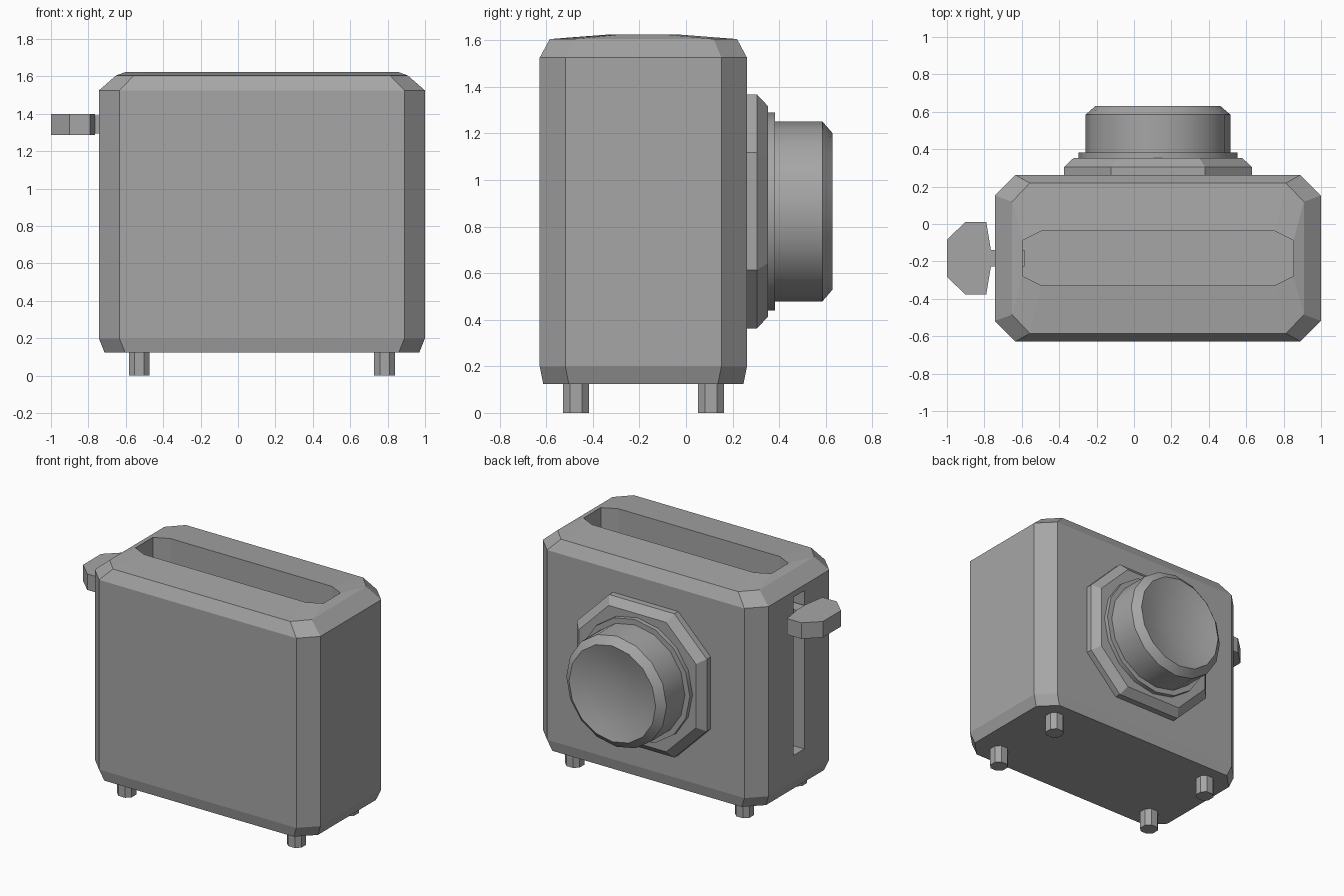
import bpy, bmesh, math

cube = bpy.data.objects.get("Cube")
if cube:
    bpy.data.objects.remove(cube, do_unlink=True)

grey = bpy.data.materials.new("plain grey")
grey.use_nodes = True
colour = (0.38, 0.38, 0.38, 1)
grey.diffuse_color = colour
grey.node_tree.nodes["Principled BSDF"].inputs["Base Color"].default_value = colour

CX, CY = 0.128, -0.183      # centre of the body
KNOB_Z = 0.865              # height of the dial axis


def loft(name, rings, smooth=False):
    """Closed solid bridging equal-sized rings of points, capped at both ends."""
    bm = bmesh.new()
    loops = [[bm.verts.new(p) for p in ring] for ring in rings]
    n = len(loops[0])
    for a, b in zip(loops, loops[1:]):
        for i in range(n):
            j = (i + 1) % n
            bm.faces.new((a[i], a[j], b[j], b[i]))
    bm.faces.new(loops[0])
    bm.faces.new(loops[-1])
    bmesh.ops.recalc_face_normals(bm, faces=bm.faces)
    mesh = bpy.data.meshes.new(name)
    bm.to_mesh(mesh)
    bm.free()
    mesh.materials.append(grey)
    obj = bpy.data.objects.new(name, mesh)
    bpy.context.collection.objects.link(obj)
    if smooth:
        bpy.ops.object.select_all(action='DESELECT')
        obj.select_set(True)
        bpy.context.view_layer.objects.active = obj
        bpy.ops.object.shade_smooth_by_angle(angle=math.radians(30))
    return obj


def octagon(cx, cy, hx, hy, cut_x, cut_y, z):
    """Rectangle with cut corners at height z."""
    a, b = hx - cut_x, hy - cut_y
    pts = [(hx, -b), (hx, b), (a, hy), (-a, hy), (-hx, b), (-hx, -b), (-a, -hy), (a, -hy)]
    return [(cx + x, cy + y, z) for x, y in pts]


def stand_up(ring):
    """Turn a ring drawn flat so its height runs along +y."""
    return [(x, z, y) for x, y, z in ring]


def circle(r, y, sides=16):
    return [(CX + r * math.cos(t), y, KNOB_Z + r * math.sin(t))
            for t in (2 * math.pi * i / sides for i in range(sides))]


def box(name, x0, x1, hy, z0, z1):
    return loft(name, [[(x, CY - hy, z0), (x, CY + hy, z0), (x, CY + hy, z1), (x, CY - hy, z1)]
                       for x in (x0, x1)])


# Body shell: outside from the bottom up, then down into the bread slot
body = loft("body", [
    octagon(CX, CY, 0.842, 0.43, 0.11, 0.11, 0.125),
    octagon(CX, CY, 0.872, 0.445, 0.11, 0.11, 0.2),
    octagon(CX, CY, 0.872, 0.445, 0.11, 0.11, 1.525),
    octagon(CX, CY, 0.78, 0.402, 0.095, 0.1, 1.605),
    octagon(CX, CY, 0.725, 0.145, 0.1, 0.05, 1.625),
    octagon(CX, CY, 0.725, 0.145, 0.1, 0.05, 0.3),
])

# Lever slit cut through the side wall
cutter = box("slit_cutter", -0.9, -0.55, 0.06, 0.38, 1.485)
cutter.hide_render = True
slit = body.modifiers.new("slit", 'BOOLEAN')
slit.operation = 'DIFFERENCE'
slit.solver = 'EXACT'
slit.object = cutter
bpy.context.view_layer.objects.active = body
bpy.ops.object.modifier_apply(modifier=slit.name)
bpy.data.objects.remove(cutter, do_unlink=True)

# Lever: stem through the slit and a faceted grip
box("lever_stem", -0.775, -0.585, 0.044, 1.295, 1.392)
half = [(-0.765, 0.044), (-0.79, 0.195), (-0.9, 0.195), (-1.0, 0.1)]
outline = half + [(x, -y) for x, y in reversed(half)]
loft("lever_grip", [[(x, CY + y, z) for x, y in outline] for z in (1.288, 1.4)])

# Four octagonal feet
for side, sx in (("right", -1), ("left", 1)):
    for end, sy in (("front", -1), ("back", 1)):
        loft(f"{end}_{side}_foot", [
            octagon(CX + sx * 0.656, CY + sy * 0.29, 0.056, 0.056, 0.03, 0.03, z)
            for z in (0, 0.13)])

# Dial mount, collar and dished dial on the back
loft("dial_mount", [stand_up(octagon(CX, KNOB_Z, h, h, c, c, y))
                    for h, c, y in ((0.502, 0.25, 0.255), (0.502, 0.25, 0.305), (0.452, 0.23, 0.352))])
loft("dial_collar", [circle(0.425, y) for y in (0.345, 0.382)], smooth=True)
loft("dial", [circle(r, y) for r, y in (
    (0.387, 0.375), (0.387, 0.585), (0.335, 0.63),
    (0.24, 0.603), (0.13, 0.585), (0.04, 0.58))], smooth=True)
